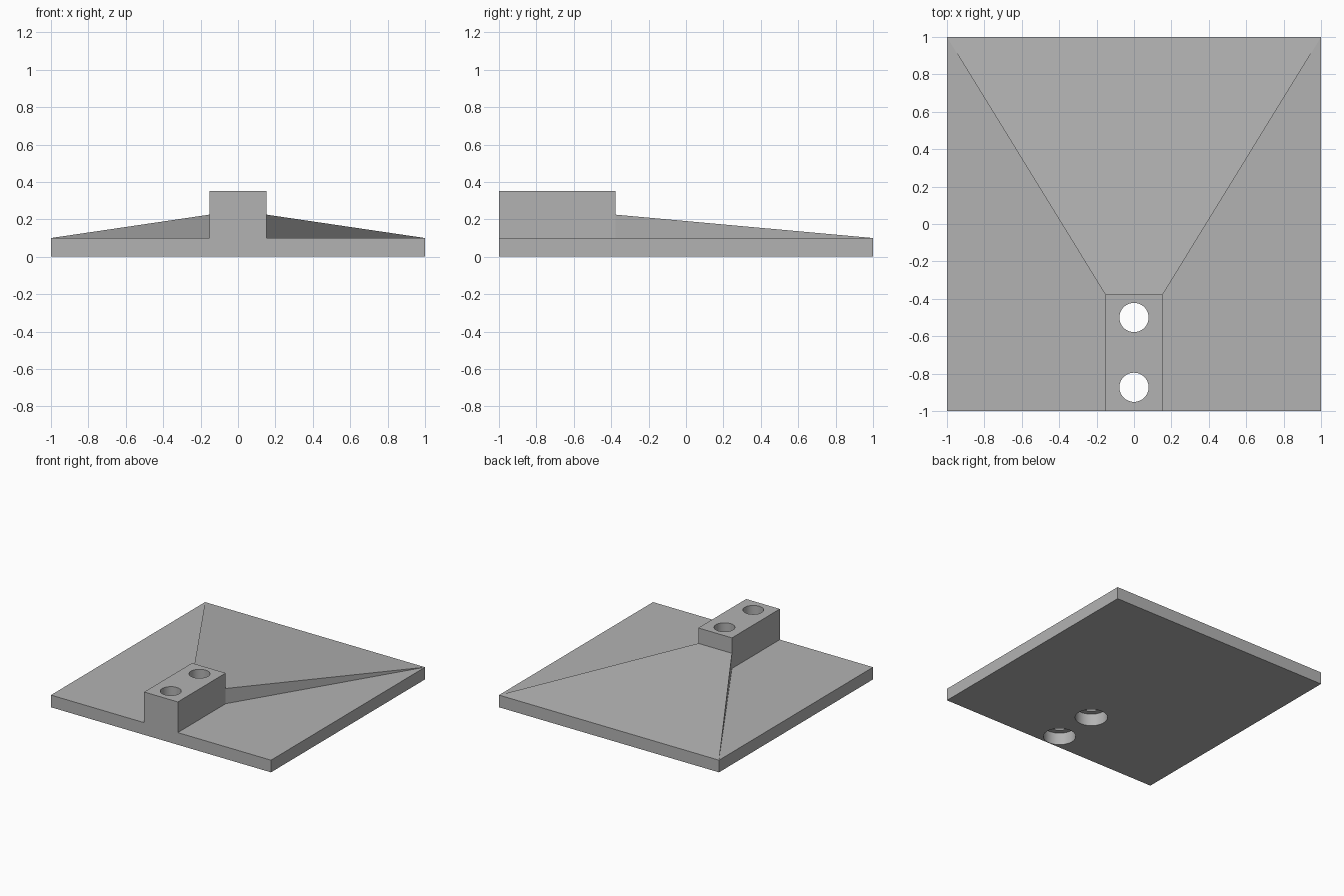
import bpy
import bmesh

cube = bpy.data.objects.get("Cube")
if cube:
    bpy.data.objects.remove(cube, do_unlink=True)

HALF_W = 0.153        # half width of the mounting block
BLOCK_BACK = -0.378   # where the block ends and the ramp begins
PLATE_TOP = 0.1
BLOCK_TOP = 0.352
RAMP_TOP = 0.225

grey = bpy.data.materials.new("plain grey")
grey.use_nodes = True
colour = (0.45, 0.45, 0.45, 1)
grey.diffuse_color = colour
grey.node_tree.nodes["Principled BSDF"].inputs["Base Color"].default_value = colour


def prism(name, outline, bottom, tops):
    """Solid over a plan outline, with a top height for each corner."""
    bm = bmesh.new()
    low = [bm.verts.new((x, y, bottom)) for x, y in outline]
    high = [bm.verts.new((x, y, z)) for (x, y), z in zip(outline, tops)]
    bm.faces.new(low[::-1])
    bm.faces.new(high)
    n = len(outline)
    for i in range(n):
        j = (i + 1) % n
        bm.faces.new((low[i], low[j], high[j], high[i]))
    mesh = bpy.data.meshes.new(name)
    bm.to_mesh(mesh)
    bm.free()
    obj = bpy.data.objects.new(name, mesh)
    obj.data.materials.append(grey)
    bpy.context.collection.objects.link(obj)
    return obj


def box(name, x, y0, y1, z0, z1):
    return prism(name, [(-x, y0), (x, y0), (x, y1), (-x, y1)], z0, [z1] * 4)


def cylinder(name, radius, y, z0, z1):
    bpy.ops.mesh.primitive_cylinder_add(
        vertices=64, radius=radius, depth=z1 - z0, location=(0, y, (z0 + z1) / 2))
    obj = bpy.context.object
    obj.name = name
    obj.data.materials.append(grey)
    return obj


def combine(target, tool, operation):
    """Apply a boolean, then discard the tool object."""
    mod = target.modifiers.new(operation.title(), "BOOLEAN")
    mod.operation = operation
    mod.solver = "EXACT"
    mod.object = tool
    bpy.context.view_layer.objects.active = target
    bpy.ops.object.modifier_apply(modifier=mod.name)
    bpy.data.objects.remove(tool, do_unlink=True)


# Square plate with the raised block at its front edge
base = box("ramp_plate", 1, -1, 1, 0, PLATE_TOP)
block = box("mounting_block", HALF_W, -1, BLOCK_BACK, PLATE_TOP / 2, BLOCK_TOP)
combine(base, block, "UNION")

# Ramp that widens and falls from the block to the back edge
ramp = prism("fan_ramp",
             [(-HALF_W, BLOCK_BACK), (HALF_W, BLOCK_BACK), (1, 1), (-1, 1)],
             PLATE_TOP / 2, [RAMP_TOP, RAMP_TOP, PLATE_TOP, PLATE_TOP])
combine(base, ramp, "UNION")

# Screw holes, each with a wider recess underneath
for y in (-0.5, -0.873):
    combine(base, cylinder("screw_hole", 0.078, y, -0.1, 0.5), "DIFFERENCE")
    combine(base, cylinder("screw_recess", 0.122, y, -0.1, 0.1), "DIFFERENCE")

bpy.ops.object.select_all(action="DESELECT")
base.select_set(True)
bpy.context.view_layer.objects.active = base
bpy.ops.object.shade_smooth_by_angle()
